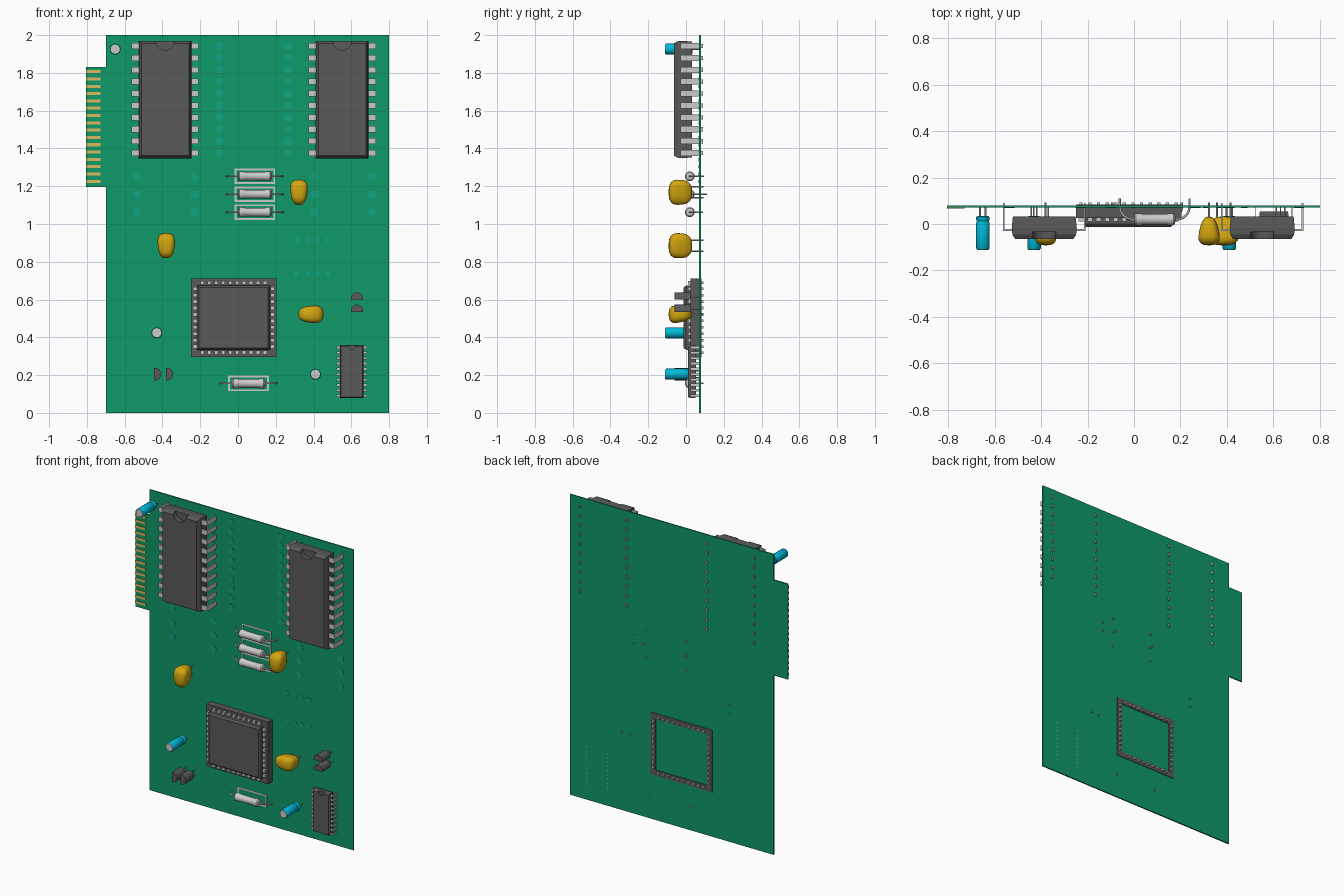
import bpy, bmesh, math
from mathutils import Matrix, Vector

if "Cube" in bpy.data.objects:
    bpy.data.objects.remove(bpy.data.objects["Cube"])

COLORS = {"green": (0.005, 0.32, 0.14), "pad": (0.005, 0.37, 0.22), "dark": (0.1, 0.1, 0.1),
          "silver": (0.75, 0.75, 0.75), "gold": (0.7, 0.5, 0.12), "yellow": (0.65, 0.38, 0.005),
          "cyan": (0.0, 0.48, 0.68)}
MATS = {}
for key, rgb in COLORS.items():
    MATS[key] = bpy.data.materials.new(key)
    MATS[key].diffuse_color = (*rgb, 1)


def finish(name, bm, color, smooth=False):
    bmesh.ops.recalc_face_normals(bm, faces=bm.faces)
    mesh = bpy.data.meshes.new(name)
    bm.to_mesh(mesh)
    bm.free()
    mesh.materials.append(MATS[color])
    ob = bpy.data.objects.new(name, mesh)
    bpy.context.collection.objects.link(ob)
    if smooth:
        bpy.ops.object.select_all(action='DESELECT')
        ob.select_set(True)
        bpy.context.view_layer.objects.active = ob
        bpy.ops.object.shade_smooth_by_angle(angle=math.radians(40))
    return ob


def box(bm, x0, x1, y0, y1, z0, z1):
    m = Matrix.Translation(((x0 + x1) / 2, (y0 + y1) / 2, (z0 + z1) / 2))
    m = m @ Matrix.Diagonal((x1 - x0, y1 - y0, z1 - z0, 1))
    bmesh.ops.create_cube(bm, size=1, matrix=m)


def loft(bm, rings):
    """Skin a list of equal-length point rings and cap both ends."""
    rows = [[bm.verts.new(p) for p in r] for r in rings]
    n = len(rows[0])
    for a, b in zip(rows, rows[1:]):
        for i in range(n):
            bm.faces.new((a[i], a[(i + 1) % n], b[(i + 1) % n], b[i]))
    bm.faces.new(rows[0])
    bm.faces.new(rows[-1])


def lathe(bm, profile, center, axis, n=20):
    """Revolve (distance, radius) pairs around the x or y axis."""
    c, rings = Vector(center), []
    for d, r in profile:
        ring = []
        for i in range(n):
            a = 2 * math.pi * i / n
            u, v = r * math.cos(a), r * math.sin(a)
            ring.append(c + Vector((d, u, v) if axis == 'x' else (u, d, v)))
        rings.append(ring)
    loft(bm, rings)


def pin(bm, x, z, y0, y1, r=0.004):
    lathe(bm, [(y0, r), (y1, r)], (x, 0, z), 'y', 8)


def rect(x, y, z, hw, hh):
    return [(x + sx * hw, y, z + sz * hh) for sx, sz in ((-1, -1), (1, -1), (1, 1), (-1, 1))]


# Board with its side tab
bm = bmesh.new()
outline = [(-0.7, 0), (0.8, 0), (0.8, 2), (-0.7, 2), (-0.7, 1.83), (-0.805, 1.83),
           (-0.805, 1.195), (-0.7, 1.195)]
loft(bm, [[(x, y, z) for x, z in outline] for y in (0.07, 0.079)])
finish("board", bm, "green")

# Gold contact fingers
bm = bmesh.new()
for i in range(16):
    z = 1.226 + i * 0.0387
    box(bm, -0.805, -0.728, 0.067, 0.0705, z - 0.008, z + 0.008)
finish("edge_contacts", bm, "gold")

# Solder pads
bm = bmesh.new()
spots = []
for x in (-0.535, -0.23, -0.1, 0.265, 0.405, 0.71):
    spots += [(x, 1.376 + i * 0.063) for i in range(10)]
for x in (-0.535, -0.23, 0.405, 0.71):
    spots += [(x, z) for z in (1.25, 1.157, 1.064)]
for x, z in spots:
    lathe(bm, [(0.0685, 0.022), (0.0702, 0.022)], (x, 0, z), 'y', 12)
for x in (0.31, 0.367, 0.418, 0.475):
    for z in (0.915, 0.735):
        lathe(bm, [(0.0685, 0.014), (0.0702, 0.014)], (x, 0, z), 'y', 12)
finish("solder_pads", bm, "pad")


# Notched chips with bent leads; the small one is a scaled copy
def chip(name, cx, cz, back, s):
    bm = bmesh.new()
    loft(bm, [rect(cx, back + y * s, cz, (0.14 - i) * s, (0.311 - i) * s)
              for y, i in ((0, 0.005), (-0.05, 0), (-0.078, 0.003), (-0.096, 0.014))])
    body = finish(name + "_body", bm, "dark")
    bm = bmesh.new()
    lathe(bm, [(-0.15 * s, 0.05 * s), (-0.066 * s, 0.05 * s)], (cx, back, cz + 0.311 * s), 'y', 24)
    cutter = finish(name + "_notch_cutter", bm, "dark")
    cutter.hide_render = True
    mod = body.modifiers.new("notch", 'BOOLEAN')
    mod.operation, mod.object, mod.solver = 'DIFFERENCE', cutter, 'EXACT'
    bpy.context.view_layer.objects.active = body
    bpy.ops.object.modifier_apply(modifier="notch")
    bpy.data.objects.remove(cutter)
    bm = bmesh.new()
    for i in range(10):
        z = cz + (i - 4.5) * 0.063 * s
        for side in (-1, 1):
            for xa, xb, ya, yb, h in ((0.13, 0.178, -0.062, -0.054, 0.016),
                                      (0.17, 0.178, -0.062, 0.034, 0.016),
                                      (0.17, 0.178, 0.034, 0.058, 0.011)):
                x0, x1 = sorted((cx + side * xa * s, cx + side * xb * s))
                box(bm, x0, x1, back + ya * s, back + yb * s, z - h * s, z + h * s)
    finish(name + "_leads", bm, "silver")


chip("left_chip", -0.386, 1.659, 0.032, 1)
chip("right_chip", 0.5515, 1.659, 0.032, 1)
chip("small_chip", 0.602, 0.2185, 0.053, 0.45)

# Square chip in an open socket frame
CX, CZ = -0.023, 0.504
bm = bmesh.new()
for s in (-1, 1):
    xs = sorted((CX + s * 0.19, CX + s * 0.227))
    zs = sorted((CZ + s * 0.17, CZ + s * 0.207))
    box(bm, *xs, 0.025, 0.083, CZ - 0.207, CZ + 0.207)
    box(bm, CX - 0.19, CX + 0.19, 0.025, 0.083, *zs)
finish("socket_frame", bm, "dark")
bm = bmesh.new()
loft(bm, [rect(CX, y, CZ, 0.193 - i, 0.17 - i) for y, i in ((0.06, 0), (0, 0), (-0.012, 0.01))])
finish("square_chip_body", bm, "dark")
bm = bmesh.new()
for i in range(10):
    for s in (-1, 1):
        for x, z in ((CX + (i - 4.5) * 0.037, CZ + s * 0.185), (CX + s * 0.205, CZ + (i - 4.5) * 0.034)):
            box(bm, x - 0.01, x + 0.01, 0.01, 0.03, z - 0.01, z + 0.01)
            box(bm, x - 0.007, x + 0.007, 0.03, 0.093, z - 0.007, z + 0.007)
finish("square_chip_pins", bm, "silver")


# Resistors: dog-bone body, curved wires, printed outline
def resistor(name, cx, cz, tail):
    bm = bmesh.new()
    half = [(-0.089, 0.008), (-0.087, 0.02), (-0.08, 0.026), (-0.06, 0.026), (-0.053, 0.023)]
    lathe(bm, half + [(-d, r) for d, r in reversed(half)], (cx, 0.02, cz), 'x')
    finish(name + "_body", bm, "silver", True)
    for s in (-1, 1):
        path = [(0.08, 0.02)]
        path += [(0.095 + 0.055 * math.sin(a), 0.075 - 0.055 * math.cos(a))
                 for a in (k * math.pi / 12 for k in range(7))] + [(0.15, tail)]
        cu = bpy.data.curves.new(name + "_wire", 'CURVE')
        cu.dimensions, cu.bevel_depth, cu.bevel_resolution, cu.use_fill_caps = '3D', 0.005, 1, True
        sp = cu.splines.new('POLY')
        sp.points.add(len(path) - 1)
        for p, (d, y) in zip(sp.points, path):
            p.co = (cx + s * d, y, cz, 1)
        cu.materials.append(MATS["silver"])
        ob = bpy.data.objects.new(name + "_wire", cu)
        bpy.context.collection.objects.link(ob)
        bpy.ops.object.select_all(action='DESELECT')
        ob.select_set(True)
        bpy.context.view_layer.objects.active = ob
        bpy.ops.object.convert(target='MESH')
    bm = bmesh.new()
    for s in (-1, 1):
        box(bm, cx - 0.108, cx + 0.108, 0.068, 0.0705, cz + s * 0.036 - 0.005, cz + s * 0.036 + 0.005)
        x = cx + s * 0.103
        box(bm, x - 0.005, x + 0.005, 0.068, 0.0705, cz - 0.031, cz + 0.031)
    finish(name + "_outline", bm, "silver")


for i, (x, z, tail) in enumerate(((0.089, 1.253, 0.095), (0.089, 1.158, 0.11),
                                  (0.089, 1.063, 0.09), (0.056, 0.156, 0.092))):
    resistor(f"resistor_{i + 1}", x, z, tail)


# Dipped capacitors: squarish blobs that narrow toward the board
def blob(name, cx, cz, flat):
    bm = bmesh.new()
    bmesh.ops.create_uvsphere(bm, u_segments=24, v_segments=16, radius=1)
    for v in bm.verts:
        x, y, z = (math.copysign(abs(c) ** 0.72, c) for c in v.co)
        w = x * 0.041 * (1 - 0.3 * y)
        l = z * 0.066 * (1 - 0.06 * y)
        w *= 1 + 0.15 * z
        v.co = (cx + (l if flat else w), -0.03 + y * 0.062, cz + (w if flat else l))
    finish(name + "_body", bm, "yellow", True)
    bm = bmesh.new()
    for d in (-0.029, 0.029):
        pin(bm, cx + (d if flat else 0), cz + (0 if flat else d), 0.01, 0.093)
    finish(name + "_leads", bm, "silver")


blob("capacitor_1", 0.323, 1.168, False)
blob("capacitor_2", -0.38, 0.885, False)
blob("capacitor_3", 0.386, 0.522, True)

# Cylindrical capacitors with a crimp groove
for i, (x, z) in enumerate(((-0.65, 1.926), (-0.43, 0.424), (0.41, 0.205))):
    bm = bmesh.new()
    lathe(bm, [(0.034, 0.023), (0.03, 0.029), (0.018, 0.029), (0.012, 0.025), (0.006, 0.029),
               (-0.105, 0.029), (-0.109, 0.026)], (x, 0, z), 'y', 24)
    finish(f"can_{i + 1}_sleeve", bm, "cyan", True)
    bm = bmesh.new()
    lathe(bm, [(-0.1, 0.025), (-0.111, 0.025)], (x, 0, z), 'y', 24)
    for d in (-0.012, 0.012):
        pin(bm, x + d, z, 0.03, 0.078)
    finish(f"can_{i + 1}_end_and_leads", bm, "silver", True)

# Half-round transistors; turn is the direction of the round side
for i, (x, z, turn) in enumerate(((0.63, 0.597, 90), (0.63, 0.532, 90),
                                  (-0.447, 0.205, 0), (-0.384, 0.205, 0))):
    rot = Matrix.Rotation(math.radians(turn), 2)
    arc = [rot @ Vector((0.008 + 0.033 * math.cos(a), 0.033 * math.sin(a)))
           for a in (math.radians(-100 + k * 200 / 14) for k in range(15))]
    bm = bmesh.new()
    loft(bm, [[(x + p.x, y, z + p.y) for p in arc] for y in (0.025, -0.06)])
    finish(f"transistor_{i + 1}_body", bm, "dark", True)
    bm = bmesh.new()
    for d in (-0.018, 0, 0.018):
        p = rot @ Vector((0.016, d))
        pin(bm, x + p.x, z + p.y, 0.02, 0.078, 0.003)
    finish(f"transistor_{i + 1}_leads", bm, "silver")

for m in bpy.data.materials:
    if m.users and not m.is_grease_pencil:
        m.use_nodes = True
        m.node_tree.nodes["Principled BSDF"].inputs["Base Color"].default_value = m.diffuse_color
